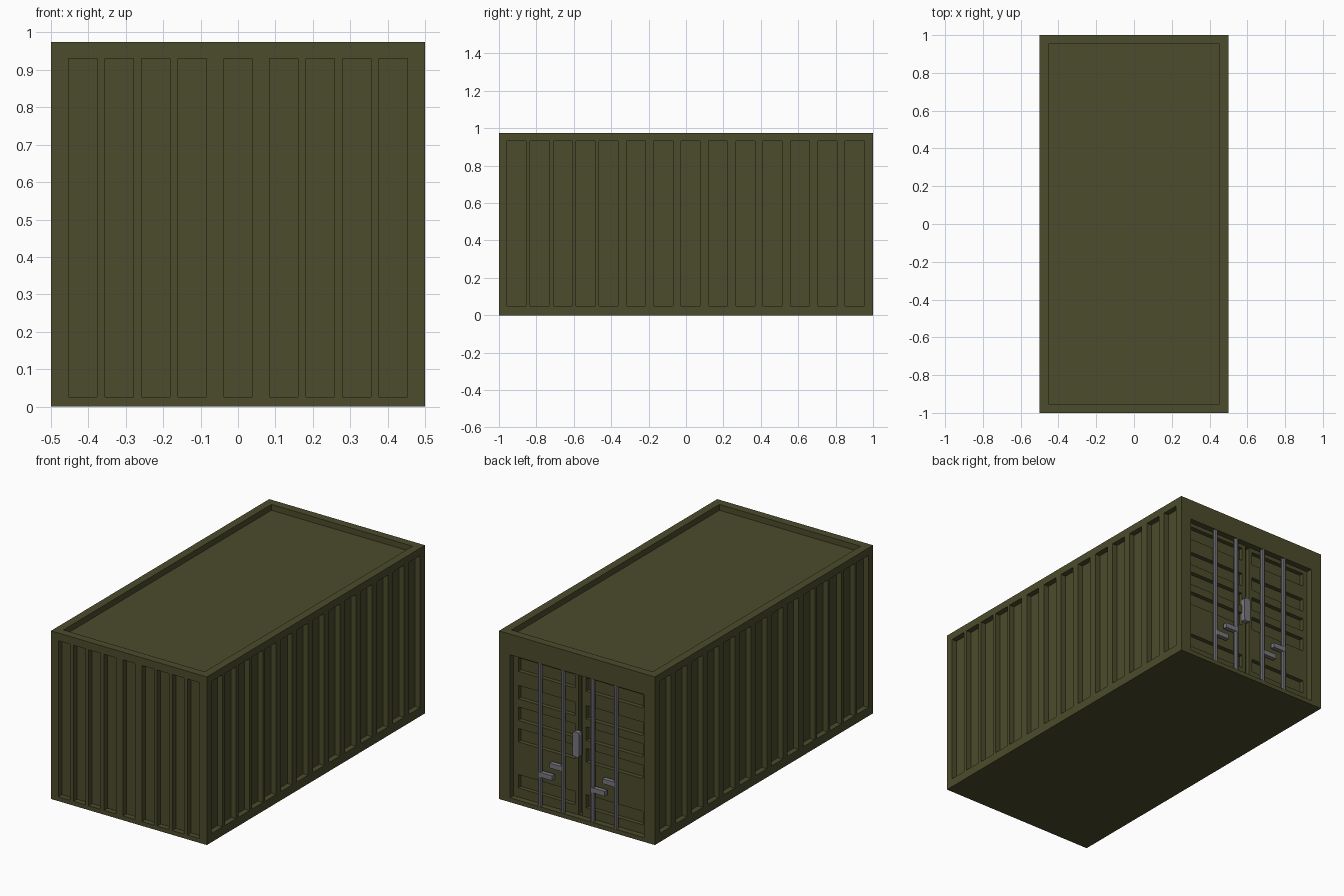
import bpy, bmesh
from mathutils import Matrix, Vector

if "Cube" in bpy.data.objects:
    bpy.data.objects.remove(bpy.data.objects["Cube"])

W, L, H = 0.5, 1.0, 0.975      # half width, half length, height
DEPTH = 0.032                  # corrugation depth


def material(name, color):
    m = bpy.data.materials.new(name)
    m.diffuse_color = (*color, 1)
    m.use_nodes = True
    m.node_tree.nodes["Principled BSDF"].inputs["Base Color"].default_value = m.diffuse_color
    return m


olive = material("olive_paint", (0.072, 0.072, 0.026))
steel = material("grey_steel", (0.19, 0.19, 0.215))


def boxes_object(name, boxes, mat):
    """One object made of boxes given as (x0, x1, y0, y1, z0, z1)."""
    bm = bmesh.new()
    for x0, x1, y0, y1, z0, z1 in boxes:
        centre = Vector(((x0 + x1) / 2, (y0 + y1) / 2, (z0 + z1) / 2))
        size = Matrix.Diagonal((x1 - x0, y1 - y0, z1 - z0, 1))
        bmesh.ops.create_cube(bm, size=1, matrix=Matrix.Translation(centre) @ size)
    me = bpy.data.meshes.new(name)
    bm.to_mesh(me)
    bm.free()
    me.materials.append(mat)
    ob = bpy.data.objects.new(name, me)
    bpy.context.collection.objects.link(ob)
    return ob


def carve(ob, boxes):
    """Subtract a set of boxes from an object."""
    cutter = boxes_object("cutter", boxes, olive)
    cutter.hide_render = True
    mod = ob.modifiers.new("carve", 'BOOLEAN')
    mod.operation = 'DIFFERENCE'
    mod.solver = 'EXACT'
    mod.object = cutter
    bpy.context.view_layer.objects.active = ob
    bpy.ops.object.modifier_apply(modifier=mod.name)
    bpy.data.objects.remove(cutter)


body = boxes_object("container_body", [(-W, W, -L, L, 0, H)], olive)

# Side corrugations, same on both long walls
cuts = []
side_y = [-0.906, -0.782, -0.658, -0.536, -0.415] + [-0.268 + 0.1463 * i for i in range(9)]
for y in side_y:
    for s in (-1, 1):
        xs = sorted((s * (W - DEPTH), s * (W + 0.1)))
        cuts.append((*xs, y - 0.051, y + 0.051, 0.05, 0.932))

# Front wall corrugations
for x in (0, 0.122, 0.22, 0.317, 0.415):
    for s in ((-1, 1) if x else (1,)):
        cuts.append((s * x - 0.038, s * x + 0.038, -L - 0.1, -L + DEPTH, 0.025, 0.93))

# Sunken roof and door opening
cuts.append((-0.453, 0.453, -0.953, 0.953, H - 0.034, H + 0.1))
DOOR = L - 0.035
cuts.append((-0.43, 0.43, DOOR, L + 0.1, 0.025, 0.855))
carve(body, cuts)

# Horizontal door grooves and the gap between the doors
cuts = [(-0.013, 0.013, DOOR - 0.025, L - 0.01, 0.03, 0.85)]
for top in (0.832, 0.672, 0.547, 0.422, 0.155):
    for x0, x1 in ((-0.40, -0.035), (0.035, 0.40)):
        cuts.append((x0, x1, DOOR - 0.025, L - 0.01, top - 0.078, top))
carve(body, cuts)

# Locking rods with their handles, two per door
ROD_Y = 0.986
for door, pair in (("left", (0.245, 0.097)), ("right", (-0.093, -0.243))):
    for i, x in enumerate(pair):
        bpy.ops.mesh.primitive_cylinder_add(vertices=10, radius=0.0135, depth=0.83,
                                            location=(x, ROD_Y, 0.44))
        rod = bpy.context.object
        rod.name = f"{door}_door_rod_{i + 1}"
        rod.data.materials.append(steel)
        xs = sorted((x, x + (-0.085 if i == 0 else 0.08)))
        z = 0.21 if i == 0 else 0.28
        boxes_object(f"{door}_door_handle_{i + 1}",
                     [(*xs, ROD_Y - 0.012, ROD_Y + 0.013, z - 0.014, z + 0.014)], steel)

# Lock plate over the door gap, with chamfered ends
lock = boxes_object("lock_plate", [(-0.005, 0.037, DOOR - 0.005, 0.988, 0.367, 0.513)], steel)
bm = bmesh.new()
bm.from_mesh(lock.data)
ends = [e for e in bm.edges if abs(e.verts[0].co.y - e.verts[1].co.y) > 0.01]
bmesh.ops.bevel(bm, geom=ends, offset=0.014, segments=2, affect='EDGES', profile=0.5)
bm.to_mesh(lock.data)
bm.free()
